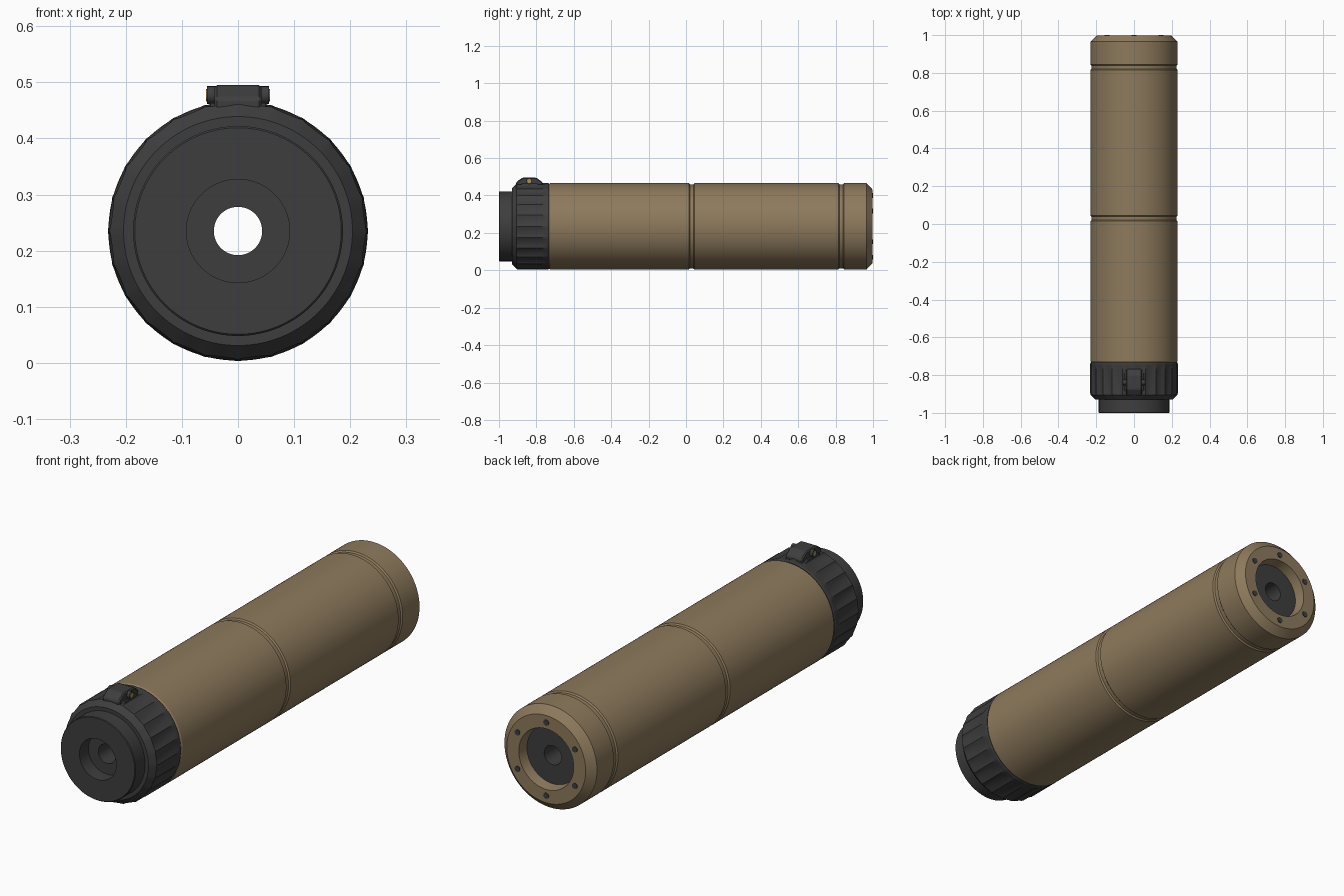
import bpy, bmesh, math
from mathutils import Matrix

AXIS_Z = 0.235
SEGMENTS = 144
FLUTES = 24

if "Cube" in bpy.data.objects:
    bpy.data.objects.remove(bpy.data.objects["Cube"])


def material(name, colour):
    m = bpy.data.materials.new(name)
    m.diffuse_color = (*colour, 1)
    m.use_nodes = True
    bsdf = next(n for n in m.node_tree.nodes if n.type == "BSDF_PRINCIPLED")
    bsdf.inputs["Base Color"].default_value = (*colour, 1)
    return m


TAN = material("tan coating", (0.27, 0.195, 0.108))
BLACK = material("black metal", (0.048, 0.048, 0.048))
BRASS = material("brass", (0.42, 0.28, 0.10))


def finish(name, bm, mat, smooth=True):
    bmesh.ops.recalc_face_normals(bm, faces=bm.faces)
    mesh = bpy.data.meshes.new(name)
    bm.to_mesh(mesh)
    bm.free()
    mesh.materials.append(mat)
    obj = bpy.data.objects.new(name, mesh)
    bpy.context.collection.objects.link(obj)
    bpy.ops.object.select_all(action="DESELECT")
    obj.select_set(True)
    bpy.context.view_layer.objects.active = obj
    if smooth:
        bpy.ops.object.shade_smooth_by_angle(angle=math.radians(22))
    return obj


def revolve(name, profile, mat):
    """Spin a closed (y, radius, flute depth) profile about the long axis."""
    bm = bmesh.new()
    rings = []
    for i in range(SEGMENTS):
        a = 2 * math.pi * i / SEGMENTS
        scallop = abs(math.sin(a * FLUTES / 2)) ** 0.8
        ring = []
        for y, radius, *depth in profile:
            r = radius - (depth[0] * scallop if depth else 0)
            ring.append(bm.verts.new((r * math.cos(a), y, AXIS_Z + r * math.sin(a))))
        rings.append(ring)
    for i, ring in enumerate(rings):
        after = rings[(i + 1) % SEGMENTS]
        for j in range(len(ring)):
            k = (j + 1) % len(ring)
            bm.faces.new((ring[j], ring[k], after[k], after[j]))
    return finish(name, bm, mat)


def cylinder(name, centre, radius, depth, axis, mat):
    bm = bmesh.new()
    bmesh.ops.create_cone(bm, cap_ends=True, segments=24, radius1=radius,
                          radius2=radius, depth=depth)
    turn = Matrix.Rotation(math.pi / 2, 4, axis)
    bmesh.ops.transform(bm, matrix=Matrix.Translation(centre) @ turn, verts=bm.verts)
    return finish(name, bm, mat)


def side_profile(name, points, half_width, mat, bevel):
    """Extrude a (y, z) outline across x."""
    bm = bmesh.new()
    face = bm.faces.new([bm.verts.new((-half_width, y, z)) for y, z in points])
    out = bmesh.ops.extrude_face_region(bm, geom=[face])
    moved = [v for v in out["geom"] if isinstance(v, bmesh.types.BMVert)]
    bmesh.ops.translate(bm, vec=(2 * half_width, 0, 0), verts=moved)
    obj = finish(name, bm, mat, smooth=False)
    mod = obj.modifiers.new("edge", "BEVEL")
    mod.width = bevel
    mod.segments = 1
    return obj


def groove(y):
    return [(y - 0.015, 0.231), (y - 0.009, 0.225), (y + 0.009, 0.225), (y + 0.015, 0.231)]


# Main tube with two grooves, chamfered rear rim and rear recess
revolve("main_tube",
        [(-0.75, 0.18), (-0.75, 0.222), (-0.733, 0.226), (-0.725, 0.231)]
        + groove(0.03) + groove(0.83)
        + [(0.965, 0.231), (0.997, 0.197), (0.997, 0.137), (0.945, 0.128), (0.945, 0.1)],
        TAN)

# Rear insert with the bore
revolve("rear_insert",
        [(0.88, 0.043), (0.88, 0.13), (0.95, 0.13), (0.95, 0.043)], BLACK)

# Inner sleeve lining the bore
revolve("bore_sleeve",
        [(-0.9, 0.043), (-0.9, 0.06), (0.9, 0.06), (0.9, 0.043)], BLACK)

# Front cap with counterbore
revolve("front_cap",
        [(-0.9, 0.187), (-0.997, 0.187), (-1.0, 0.184), (-1.0, 0.092),
         (-0.935, 0.092), (-0.935, 0.043), (-0.9, 0.043)], BLACK)

# Fluted grip ring
revolve("grip_ring",
        [(-0.93, 0.15), (-0.93, 0.204), (-0.905, 0.229, 0.003), (-0.895, 0.232, 0.008),
         (-0.77, 0.232, 0.008), (-0.75, 0.232, 0.002), (-0.738, 0.232, 0.002),
         (-0.733, 0.228), (-0.733, 0.15)], BLACK)

# Small pins around the rear face
for i in range(6):
    a = math.pi / 2 + i * math.pi / 3
    cylinder(f"rear_pin_{i + 1}",
             (0.165 * math.cos(a), 0.99, AXIS_Z + 0.165 * math.sin(a)),
             0.013, 0.02, "X", BLACK)

# Latch on top of the grip ring
side_profile("latch_base", [(-0.895, 0.43), (-0.895, 0.455), (-0.875, 0.463),
                            (-0.795, 0.463), (-0.775, 0.455), (-0.775, 0.43)],
             0.052, BLACK, 0.003)
side_profile("latch_block", [(-0.908, 0.44), (-0.908, 0.472), (-0.875, 0.495),
                             (-0.80, 0.495), (-0.768, 0.472), (-0.768, 0.44)],
             0.042, BLACK, 0.005)

# Hinge pin ends on both sides of the latch
for side, sign in (("left", 1), ("right", -1)):
    cylinder(f"latch_boss_{side}", (sign * 0.046, -0.838, 0.477), 0.016, 0.018, "Y", BLACK)
    cylinder(f"latch_pin_{side}", (sign * 0.05, -0.838, 0.477), 0.011, 0.014, "Y", BRASS)
